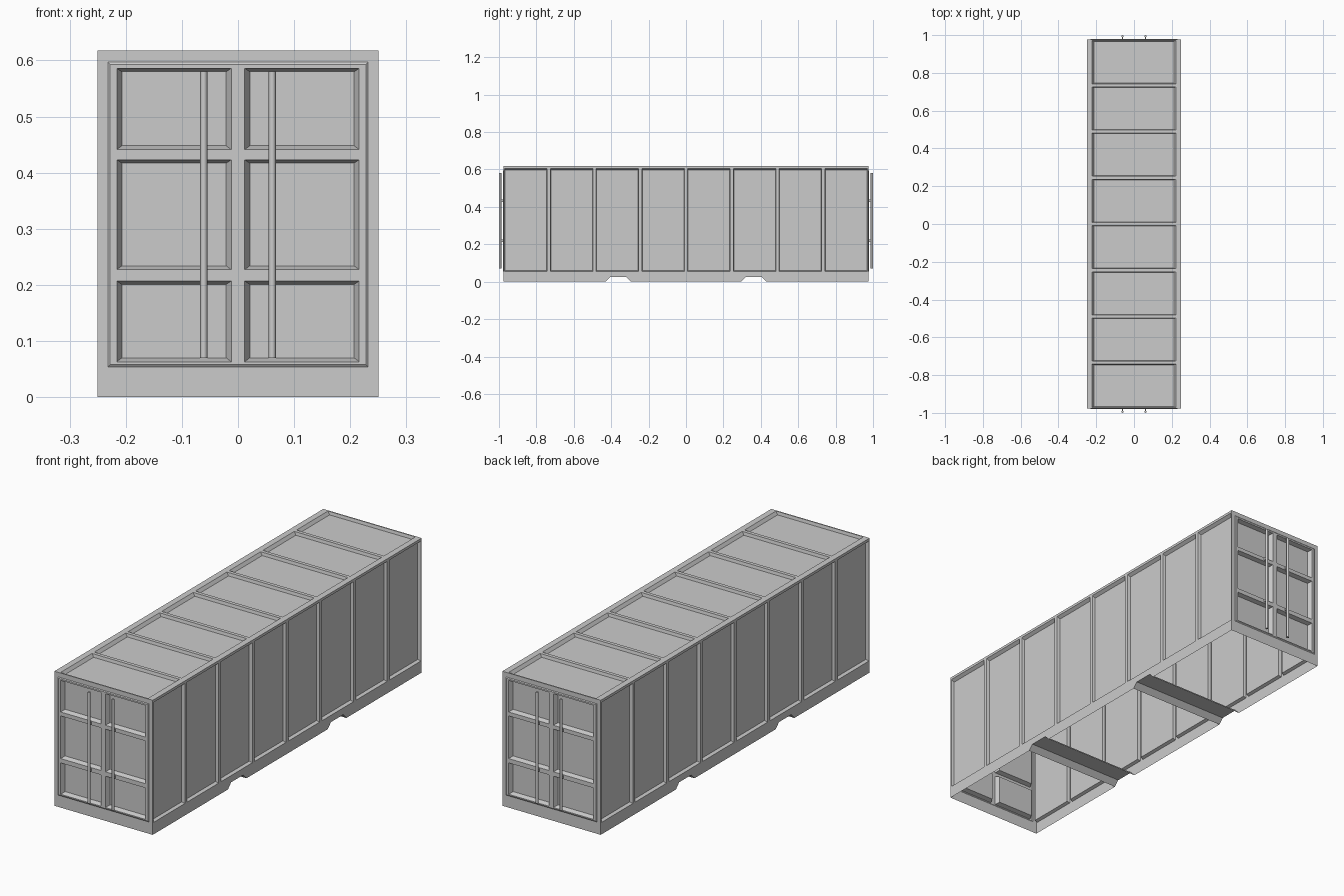
import bpy, bmesh
from mathutils import Matrix, Vector

cube = bpy.data.objects.get("Cube")
if cube:
    bpy.data.objects.remove(cube)

paint = bpy.data.materials.new("container_grey")
paint.use_nodes = True
GREY = (0.6, 0.6, 0.6, 1)
paint.diffuse_color = GREY
paint.node_tree.nodes["Principled BSDF"].inputs["Base Color"].default_value = GREY

W, L, H = 0.25, 0.976, 0.618      # half width, half length, height
SILL, DOOR_Y = 0.054, 0.979
HALF_TURN = Matrix.Rotation(3.14159265, 4, 'Z')


def make(name, bm):
    bmesh.ops.remove_doubles(bm, verts=bm.verts, dist=0.0001)
    mesh = bpy.data.meshes.new(name)
    bm.to_mesh(mesh)
    bm.free()
    mesh.materials.append(paint)
    obj = bpy.data.objects.new(name, mesh)
    bpy.context.collection.objects.link(obj)
    return obj


def face(bm, points):
    bm.faces.new([bm.verts.new(p) for p in points])


def tapered(bm, place, box, taper, depth, floor=True):
    """Sloped walls round a rectangle, sunk by depth, with an optional floor."""
    u0, u1, v0, v1 = box
    tu, low, high = taper
    outer = [(u0, v0), (u1, v0), (u1, v1), (u0, v1)]
    inner = [(u0 + tu, v0 + low), (u1 - tu, v0 + low),
             (u1 - tu, v1 - high), (u0 + tu, v1 - high)]
    for i in range(4):
        j = (i + 1) % 4
        face(bm, [place(*outer[i], 0), place(*outer[j], 0),
                  place(*inner[j], depth), place(*inner[i], depth)])
    if floor:
        face(bm, [place(*p, depth) for p in inner])


def wall(bm, place, us, vs, taper, depth, floor=True):
    """Flat ribs on a grid; every odd cell becomes a sunken panel."""
    for i in range(len(us) - 1):
        for j in range(len(vs) - 1):
            u0, u1, v0, v1 = us[i], us[i + 1], vs[j], vs[j + 1]
            if i % 2 and j % 2:
                tapered(bm, place, (u0, u1, v0, v1), taper, depth, floor)
            else:
                face(bm, [place(u0, v0, 0), place(u1, v0, 0),
                          place(u1, v1, 0), place(u0, v1, 0)])


# Eight bays along the length, shared by the sides and the roof
PITCH, BAY = 0.2447, 0.228
bays = [-L]
for n in range(8):
    centre = (n - 3.5) * PITCH
    bays += [centre - BAY / 2, centre + BAY / 2]
bays.append(L)

# Fork pocket outline along the bottom edge
notch = [(0.295, 0), (0.318, 0.024), (0.407, 0.024), (0.43, 0)]
mirrored = [(-y, z) for y, z in reversed(notch)]
sill = [(-L, 0)] + mirrored + notch + [(L, 0), (L, SILL), (-L, SILL)]

# Side walls with sill
for name, s in (("left_side", 1), ("right_side", -1)):
    bm = bmesh.new()
    wall(bm, lambda u, v, d: (s * (W - d), s * u, v), bays,
         [SILL, SILL + 0.001, 0.606, H], (0.003, 0.005, 0.01), 0.014)
    face(bm, [(s * W, s * y, z) for y, z in sill])
    make(name, bm)

# Roof
bm = bmesh.new()
wall(bm, lambda u, v, d: (-v, u, H - d), bays, [-W, -0.222, 0.222, W],
     (0.003, 0.01, 0.01), 0.014)
make("roof", bm)

# Fork pockets crossing the open underside
for name, line in (("back_fork_pocket", notch), ("front_fork_pocket", mirrored)):
    bm = bmesh.new()
    for (y0, z0), (y1, z1) in zip(line, line[1:]):
        face(bm, [(W, y0, z0), (W, y1, z1), (-W, y1, z1), (-W, y0, z0)])
    make(name, bm)

# End walls, doors and locking bars, alike at both ends
for end, turn in (("front", Matrix.Identity(4)), ("back", HALF_TURN)):
    bm = bmesh.new()
    wall(bm, lambda u, v, d: turn @ Vector((u, d - L, v)),
         [-W, -0.232, 0.232, W], [0, SILL, 0.597, H],
         (0.004, 0.004, 0.004), L - DOOR_Y, False)
    make(end + "_frame", bm)

    bm = bmesh.new()
    wall(bm, lambda u, v, d: turn @ Vector((u, d - DOOR_Y, v)),
         [-0.228, -0.216, -0.012, 0.012, 0.216, 0.228],
         [0.058, 0.063, 0.207, 0.227, 0.423, 0.441, 0.586, 0.593],
         (0.009, 0.007, 0.006), 0.02)
    make(end + "_doors", bm)

    for side, x in (("left", 0.061), ("right", -0.061)):
        bm = bmesh.new()
        bmesh.ops.create_cone(bm, cap_ends=True, segments=8, radius1=0.0063,
                              radius2=0.0063, depth=0.51,
                              matrix=turn @ Matrix.Translation((x, -0.994, 0.325)))
        bar = make(f"{end}_{side}_locking_bar", bm)
        bar.data.shade_smooth()
        bar.data.set_sharp_from_angle(angle=0.9)
        # Brackets holding the bar to the door rails
        bm = bmesh.new()
        for z in (0.219, 0.433):
            bmesh.ops.create_cube(bm, size=1, matrix=turn @ Matrix.Translation(
                (x, -0.984, z)) @ Matrix.Diagonal((0.006, 0.014, 0.012, 1)))
        make(f"{end}_{side}_bar_brackets", bm)
